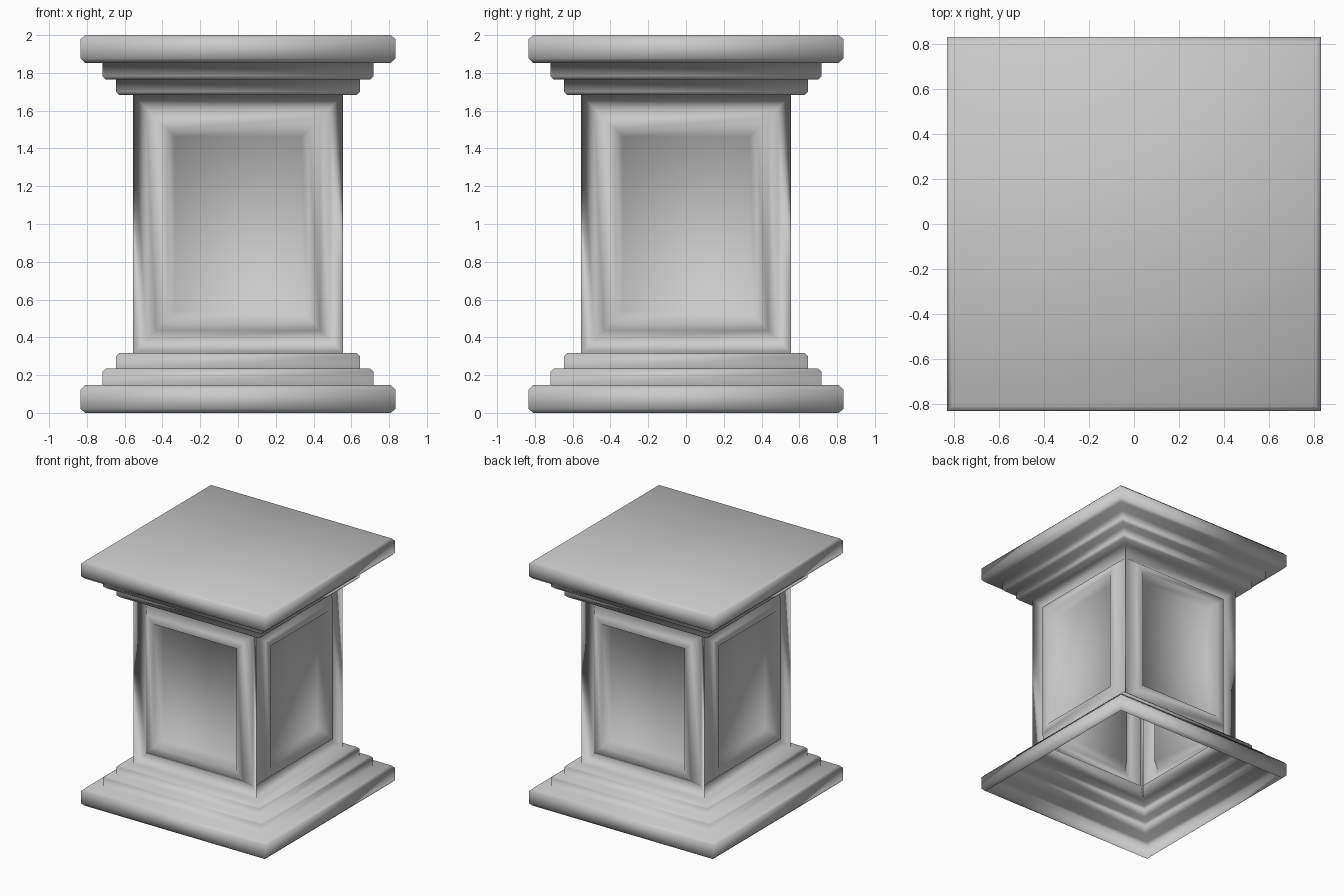
import bpy
import bmesh

cube = bpy.data.objects.get("Cube")
if cube:
    bpy.data.objects.remove(cube, do_unlink=True)

stone = bpy.data.materials.new("grey_stone")
stone.use_nodes = True
GREY = (0.6, 0.6, 0.6, 1.0)
stone.diffuse_color = GREY
stone.node_tree.nodes["Principled BSDF"].inputs["Base Color"].default_value = GREY

# Stepped base profile: half width and height, open underneath
SHAFT = 0.555
base = [(0.81, 0.0), (0.833, 0.022), (0.833, 0.123), (0.81, 0.147),
        (0.718, 0.147), (0.718, 0.217), (0.7, 0.236),
        (0.645, 0.236), (0.645, 0.3), (0.627, 0.318), (SHAFT, 0.318)]

# The cap mirrors the base
profile = base + [(w, 2.0 - z) for w, z in reversed(base)]

bm = bmesh.new()
rings = [[bm.verts.new((sx * w, sy * w, z))
          for sx, sy in ((-1, -1), (1, -1), (1, 1), (-1, 1))]
         for w, z in profile]

# Square rings joined into one welded shell
shaft_faces = []
for i, (low, high) in enumerate(zip(rings, rings[1:])):
    for k in range(4):
        n = (k + 1) % 4
        face = bm.faces.new((low[k], low[n], high[n], high[k]))
        if i == len(base) - 1:
            shaft_faces.append(face)
bm.faces.new(rings[-1])
bm.normal_update()

# Shaft panels: groove, raised moulding, flat rim, sunken field
for width, depth in ((0.07, -0.06), (0.05, 0.06), (0.06, 0.0), (0.04, -0.07)):
    bmesh.ops.inset_individual(bm, faces=shaft_faces, thickness=width,
                               depth=depth, use_even_offset=True)
    bm.normal_update()

for face in bm.faces:
    face.smooth = True

mesh = bpy.data.meshes.new("pedestal")
bm.to_mesh(mesh)
bm.free()
mesh.materials.append(stone)
pedestal = bpy.data.objects.new("pedestal", mesh)
bpy.context.collection.objects.link(pedestal)
